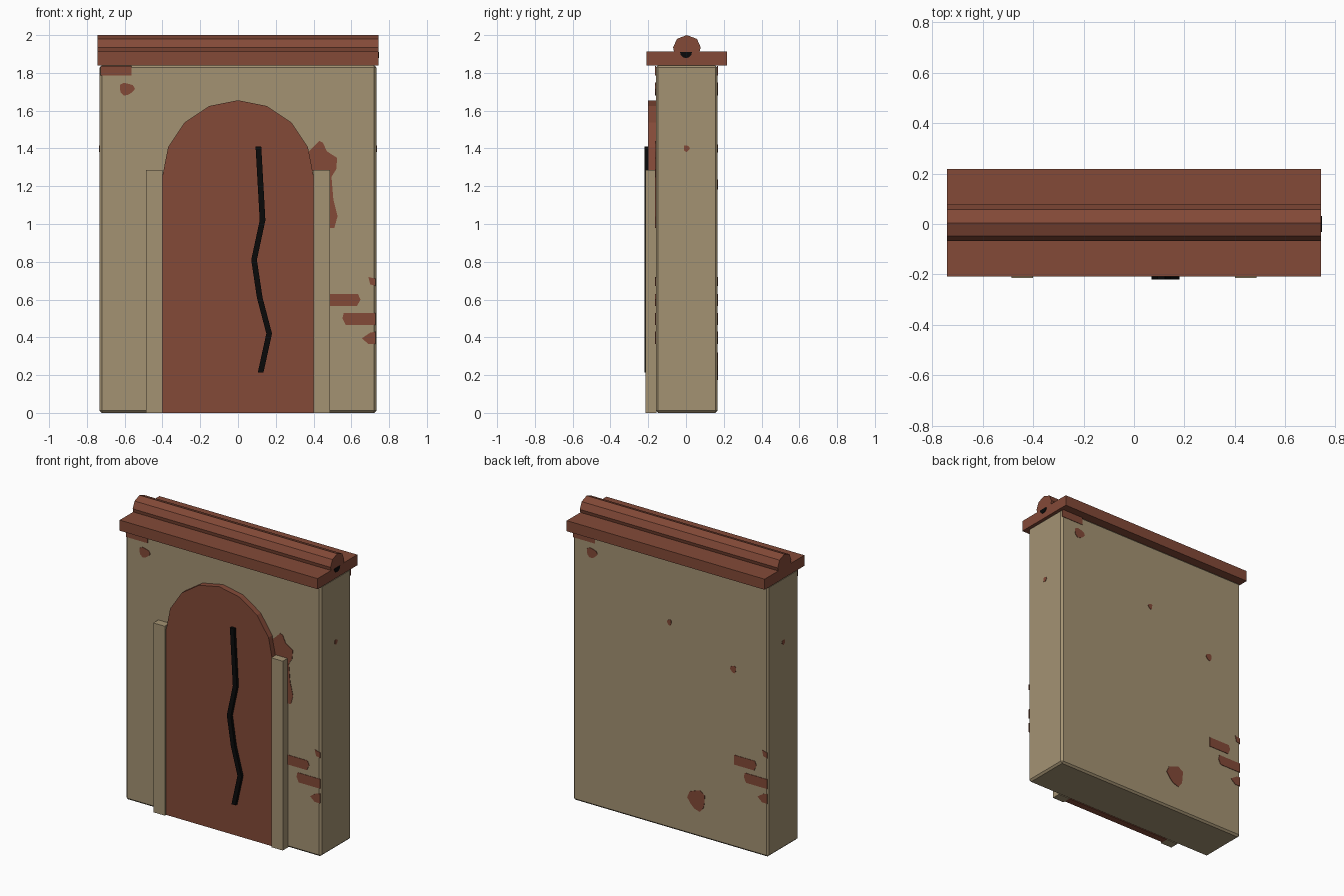
import bpy, bmesh, math
from mathutils import Vector

if "Cube" in bpy.data.objects:
    bpy.data.objects.remove(bpy.data.objects["Cube"])


def material(name, rgb):
    m = bpy.data.materials.new(name)
    m.diffuse_color = (*rgb, 1)
    m.use_nodes = True
    m.node_tree.nodes["Principled BSDF"].inputs["Base Color"].default_value = m.diffuse_color
    return m


PLASTER = material("sand plaster", (0.372, 0.290, 0.171))
CLAY = material("red clay", (0.228, 0.068, 0.039))
BLACK = material("black", (0.003, 0.003, 0.003))


def prism(name, profile, lo, hi, mat, axis="y"):
    """Extrude a profile along y (points are x, z) or along x (points are y, z)."""
    def place(p, d):
        return (p[0], d, p[1]) if axis == "y" else (d, p[0], p[1])
    bm = bmesh.new()
    a = [bm.verts.new(place(p, lo)) for p in profile]
    b = [bm.verts.new(place(p, hi)) for p in profile]
    bm.faces.new(a)
    bm.faces.new(b[::-1])
    n = len(profile)
    for i in range(n):
        j = (i + 1) % n
        bm.faces.new((a[i], b[i], b[j], a[j]))
    bmesh.ops.recalc_face_normals(bm, faces=bm.faces[:])
    me = bpy.data.meshes.new(name)
    bm.to_mesh(me)
    bm.free()
    me.materials.append(mat)
    ob = bpy.data.objects.new(name, me)
    bpy.context.collection.objects.link(ob)
    return ob


def rect(x0, x1, z0, z1):
    return [(x0, z0), (x1, z0), (x1, z1), (x0, z1)]


def blob(x, z, rx, rz, n=10):
    """Uneven rounded patch outline."""
    pts = []
    for i in range(n):
        a = math.tau * i / n
        r = 1 + 0.14 * math.sin(3 * a + 1)
        pts.append((x + rx * r * math.cos(a), z + rz * r * math.sin(a)))
    return pts


# Wall block with softened edges
wall = prism("wall", rect(-0.733, 0.733, 0, 1.84), -0.16, 0.167, PLASTER)
bev = wall.modifiers.new("edge", "BEVEL")
bev.width = 0.012
bev.segments = 1

# Coping slab and rounded ridge tile
prism("coping_slab", rect(-0.208, 0.218, 1.84, 1.912), -0.743, 0.743, CLAY, "x")
ridge = [(-0.062, 1.905), (-0.068, 1.935), (-0.048, 1.98), (0.004, 2.0),
         (0.058, 1.98), (0.078, 1.935), (0.07, 1.905)]
prism("ridge_tile", ridge, -0.743, 0.743, CLAY, "x")
hole = [(0.032 * math.cos(a), 1.91 + 0.032 * math.sin(a))
        for a in (math.pi + math.pi * i / 6 for i in range(7))]
prism("ridge_end_hole", hole, 0.742, 0.746, BLACK, "x")

# Arched door panel
arch = [(-0.4, 0), (0.4, 0)]
arch += [(0.4 * math.cos(math.pi * i / 8), 1.255 + 0.4 * math.sin(math.pi * i / 8))
         for i in range(9)]
prism("arched_door", arch, -0.2, -0.155, CLAY)

# Door jambs
for side, s in (("left", -1), ("right", 1)):
    prism("jamb_" + side, rect(*sorted((s * 0.4, s * 0.486)), 0, 1.285),
          -0.214, -0.155, PLASTER)

# Crooked crack down the door
path = [(0.108, 1.41), (0.13, 1.02), (0.085, 0.81), (0.115, 0.61),
        (0.165, 0.42), (0.12, 0.215)]
w = 0.015
crack = [(x - w, z) for x, z in path] + [(x + w, z) for x, z in reversed(path)]
prism("door_crack", crack, -0.22, -0.198, BLACK)

# Bare brick patches shared by the front and the back (turned half round)
shared = [rect(-0.728, -0.565, 1.785, 1.836),
          blob(-0.59, 1.715, 0.04, 0.033),
          [(0.48, 0.565), (0.63, 0.565), (0.648, 0.60), (0.635, 0.63), (0.48, 0.63)],
          [(0.57, 0.465), (0.729, 0.465), (0.729, 0.53), (0.56, 0.53), (0.553, 0.50)],
          [(0.69, 0.365), (0.729, 0.365), (0.729, 0.43), (0.70, 0.425), (0.655, 0.395)],
          [(0.70, 0.68), (0.729, 0.672), (0.729, 0.71), (0.69, 0.72)]]
for i, p in enumerate(shared):
    prism(f"front_brick_patch_{i}", p, -0.163, -0.158, CLAY)
    prism(f"back_brick_patch_{i}", [(-x, z) for x, z in p], 0.165, 0.170, CLAY)

# Patch beside the arch, front only
prism("arch_brick_patch",
      [(0.37, 1.38), (0.43, 1.44), (0.45, 1.43), (0.47, 1.385), (0.525, 1.35),
       (0.52, 1.29), (0.495, 1.25), (0.505, 1.13), (0.527, 1.04), (0.51, 0.98),
       (0.48, 0.98), (0.48, 1.28), (0.39, 1.28)], -0.163, -0.158, CLAY)

# Extra back patches
for i, p in enumerate([blob(-0.20, 0.25, 0.065, 0.07), blob(0.007, 1.40, 0.016, 0.02),
                       blob(-0.474, 1.21, 0.022, 0.025)]):
    prism(f"back_spot_{i}", p, 0.165, 0.170, CLAY)

# Small spot on each end
for side, s in (("left", -1), ("right", 1)):
    prism("end_spot_" + side, blob(0.003, 1.40, 0.016, 0.018, 8),
          *sorted((s * 0.731, s * 0.735)), CLAY, "x")
